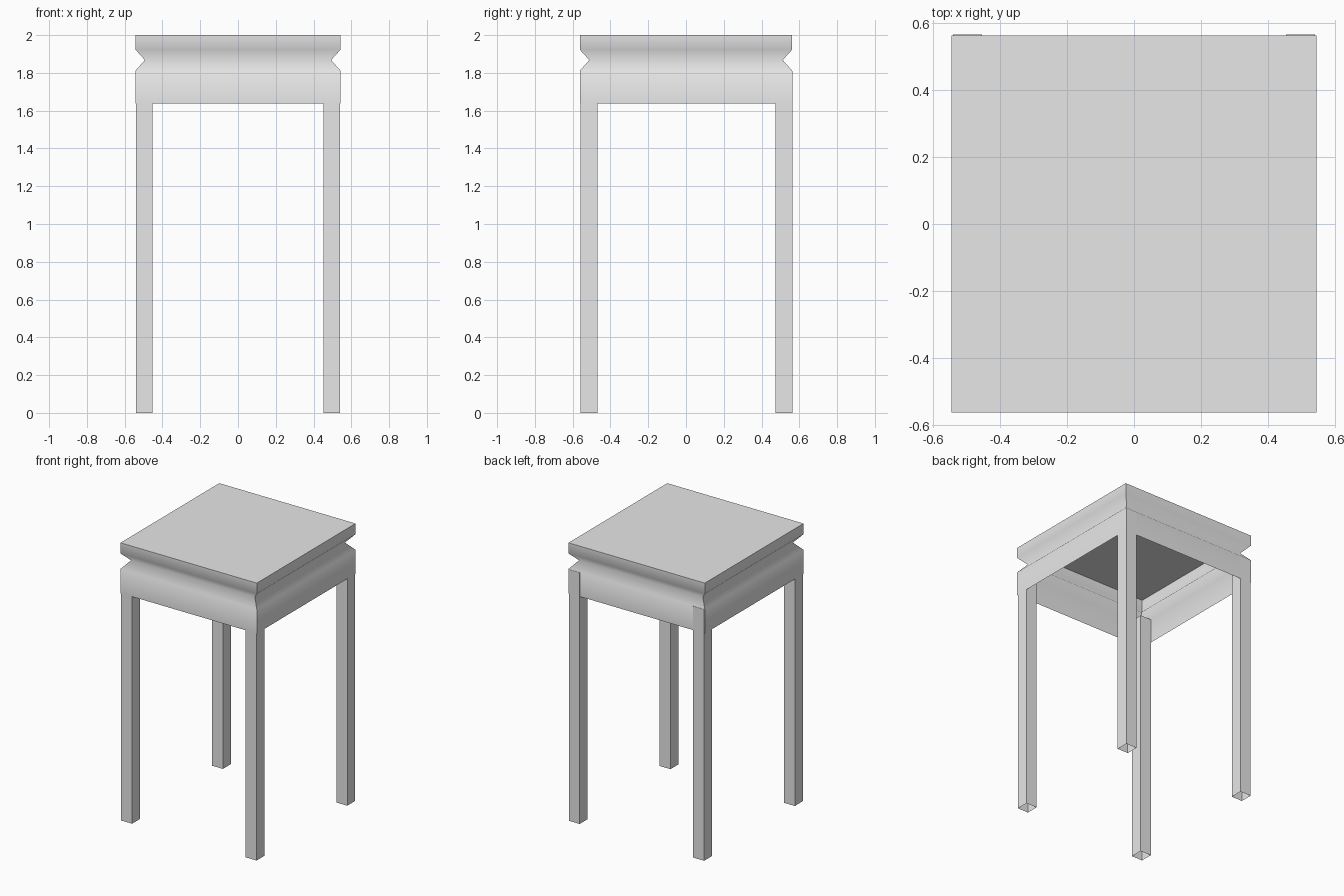
import bpy
import bmesh

cube = bpy.data.objects.get("Cube")
if cube:
    bpy.data.objects.remove(cube, do_unlink=True)

# One plain grey for the whole stool
GREY = (0.8, 0.8, 0.8, 1.0)
grey = bpy.data.materials.new("plain_grey")
grey.use_nodes = True
grey.diffuse_color = GREY
grey.node_tree.nodes["Principled BSDF"].inputs["Base Color"].default_value = GREY

HALF_X, HALF_Y = 0.543, 0.562
CORNERS = [(-1, -1), (1, -1), (1, 1), (-1, 1)]


def finish(bm, name):
    mesh = bpy.data.meshes.new(name)
    bm.to_mesh(mesh)
    bm.free()
    mesh.materials.append(grey)
    obj = bpy.data.objects.new(name, mesh)
    bpy.context.collection.objects.link(obj)
    return obj


def ring(bm, half_x, half_y, z, centre=(0, 0)):
    return [bm.verts.new((centre[0] + sx * half_x, centre[1] + sy * half_y, z))
            for sx, sy in CORNERS]


def bridge(bm, lower, upper, smooth=False):
    for i in range(4):
        j = (i + 1) % 4
        face = bm.faces.new((lower[i], lower[j], upper[j], upper[i]))
        face.smooth = smooth


# Seat shell, open below: apron, pinched waist and top edge as (inset, height)
profile = [(0, 1.637), (0, 1.812), (0.05, 1.868), (0, 1.923), (0, 2)]
bm = bmesh.new()
rings = [ring(bm, HALF_X - inset, HALF_Y - inset, z) for inset, z in profile]
for lower, upper in zip(rings, rings[1:]):
    bridge(bm, lower, upper, smooth=True)
    # Mitred corners stay crisp while the moulding shades softly
    for a, b in zip(lower, upper):
        bm.edges.get((a, b)).smooth = False
top = bm.faces.new(rings[-1])
for edge in top.edges:
    edge.smooth = False
finish(bm, "seat_and_apron")

# Four hollow square legs, the back pair sitting slightly proud of the apron
LEG_X, LEG_Y, LEG_TOP = 0.0435, 0.045, 1.81
for sx, sy in CORNERS:
    outer_y = HALF_Y + (0.002 if sy > 0 else -0.003)
    centre = (sx * (HALF_X - 0.004 - LEG_X), sy * (outer_y - LEG_Y))
    bm = bmesh.new()
    foot = ring(bm, LEG_X, LEG_Y, 0, centre)
    head = ring(bm, LEG_X, LEG_Y, LEG_TOP, centre)
    bridge(bm, foot, head)
    bm.faces.new(head)
    finish(bm, f"{'back' if sy > 0 else 'front'}_{'left' if sx > 0 else 'right'}_leg")
